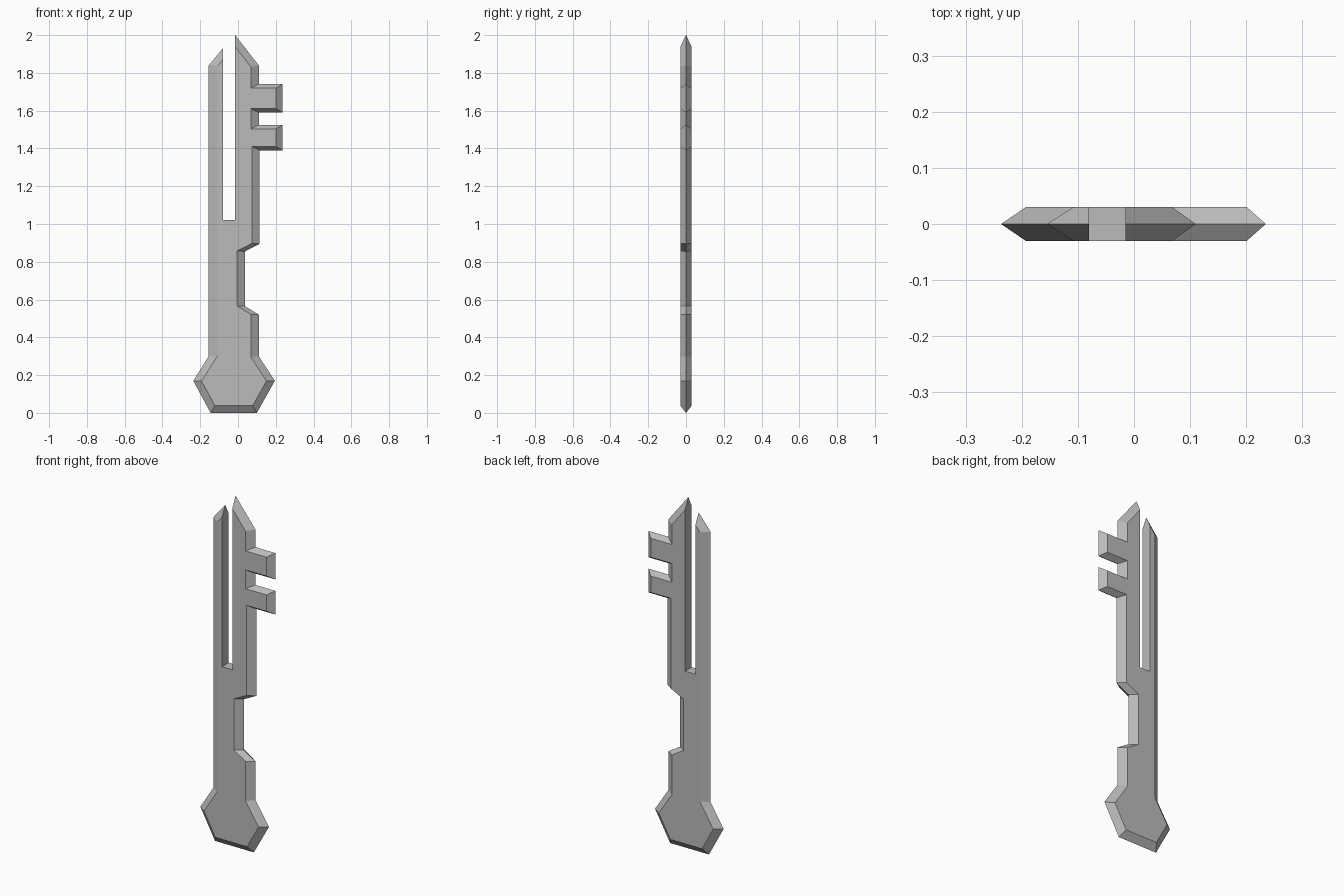
import bpy
import bmesh
from mathutils import Vector

HALF_THICKNESS = 0.03

cube = bpy.data.objects.get("Cube")
if cube:
    bpy.data.objects.remove(cube)

steel = bpy.data.materials.new("grey_steel")
steel.use_nodes = True
colour = (0.5, 0.5, 0.5, 1)
steel.diffuse_color = colour
steel.node_tree.nodes["Principled BSDF"].inputs["Base Color"].default_value = colour

# Bevel widths by kind of edge
WIDE, RIM, SIDE, SLANT, TOOTH, TIP, NONE = 0.047, 0.038, 0.042, 0.021, 0.021, 0.034, 0.0

# Ridge outline, anticlockwise: x, z and the bevel width of the edge that follows
outline = [
    # pommel
    (-0.145, 0.0, RIM), (0.10, 0.0, RIM), (0.195, 0.17, RIM),
    # notched grip
    (0.11, 0.30, SIDE), (0.11, 0.52, SLANT), (0.037, 0.565, SIDE),
    (0.037, 0.855, SLANT), (0.115, 0.895, SIDE),
    # two teeth
    (0.115, 1.39, TOOTH), (0.235, 1.39, TIP), (0.235, 1.525, TOOTH),
    (0.11, 1.525, SIDE), (0.11, 1.59, TOOTH), (0.235, 1.59, TIP),
    (0.235, 1.74, TOOTH), (0.11, 1.74, SIDE),
    # blade tip, square slot and prong
    (0.11, 1.84, RIM), (-0.015, 2.0, NONE), (-0.015, 1.02, NONE),
    (-0.08, 1.02, NONE), (-0.08, 1.93, RIM), (-0.155, 1.84, WIDE),
    (-0.155, 0.30, RIM), (-0.237, 0.17, RIM),
]


def inset_outline(points):
    """Move every edge inwards by its own width and meet it with its neighbour."""
    corners = [Vector(p[:2]) for p in points]
    count = len(corners)
    lines = []
    for i in range(count):
        along = (corners[(i + 1) % count] - corners[i]).normalized()
        inward = Vector((-along.y, along.x))
        lines.append((inward, inward.dot(corners[i]) + points[i][2]))
    result = []
    for i in range(count):
        (n, a), (m, b) = lines[i - 1], lines[i]
        det = n.x * m.y - n.y * m.x
        result.append(Vector(((a * m.y - b * n.y) / det, (n.x * b - m.x * a) / det)))
    return corners, result


def build_bevelled_plate(name, points):
    ridge, face = inset_outline(points)
    bm = bmesh.new()
    front, middle, back = [
        [bm.verts.new((p.x, y, p.y)) for p in ring]
        for ring, y in ((face, -HALF_THICKNESS), (ridge, 0), (face, HALF_THICKNESS))
    ]
    bm.faces.new(front)
    bm.faces.new(back[::-1])
    # Bevels and slot walls
    for near, far in ((front, middle), (middle, back)):
        for i in range(len(points)):
            bm.faces.new((near[i - 1], far[i - 1], far[i], near[i]))
    bmesh.ops.recalc_face_normals(bm, faces=bm.faces)
    mesh = bpy.data.meshes.new(name)
    bm.to_mesh(mesh)
    bm.free()
    mesh.materials.append(steel)
    obj = bpy.data.objects.new(name, mesh)
    bpy.context.collection.objects.link(obj)
    return obj


build_bevelled_plate("key_blade", outline)
